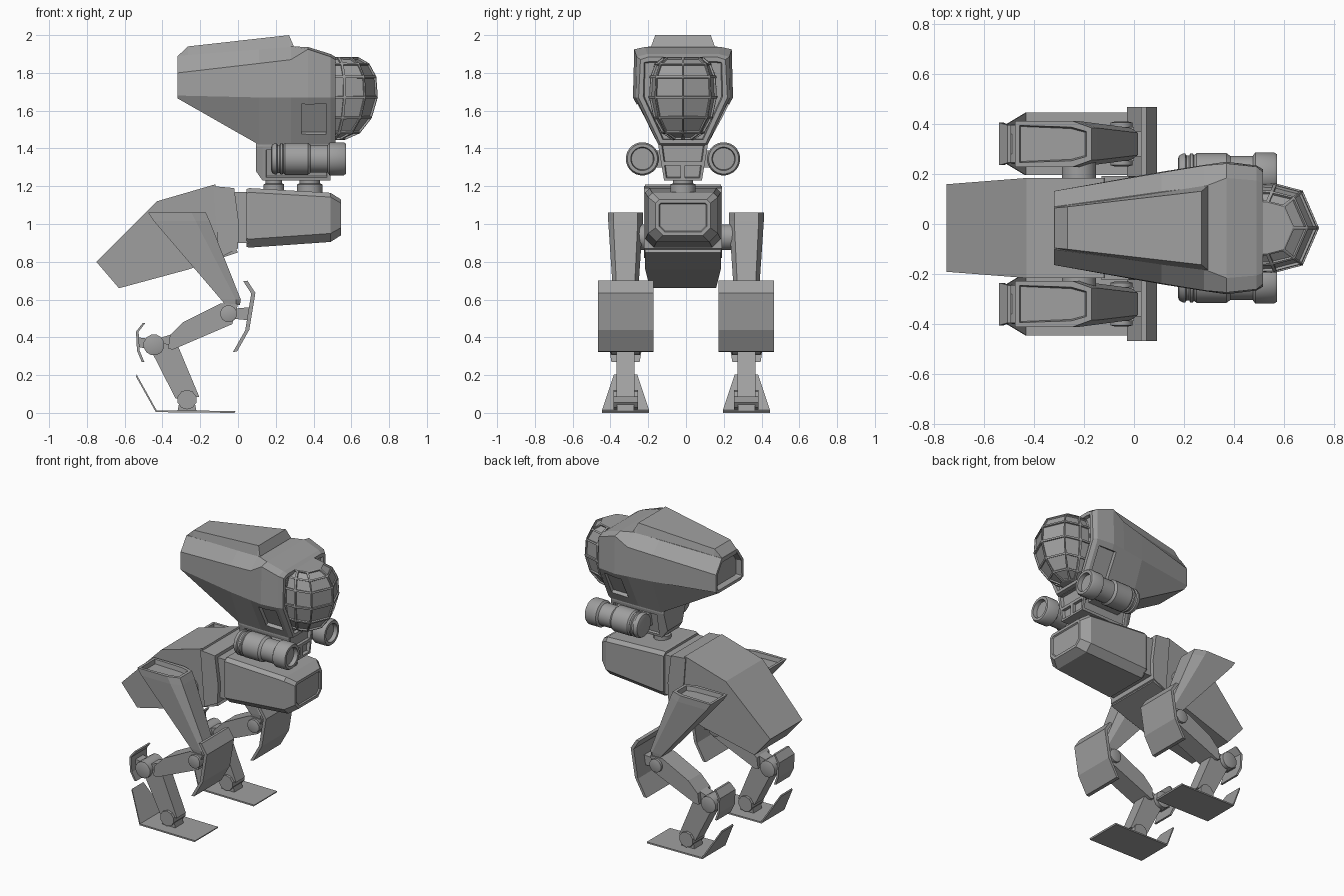
import bpy, bmesh, math
from mathutils import Vector, Matrix

cube = bpy.data.objects.get("Cube")
if cube:
    bpy.data.objects.remove(cube, do_unlink=True)

GREY = (0.35, 0.35, 0.35, 1)
mat = bpy.data.materials.new("plain grey")
mat.use_nodes = True
mat.diffuse_color = GREY
bsdf = next(n for n in mat.node_tree.nodes if n.type == 'BSDF_PRINCIPLED')
bsdf.inputs["Base Color"].default_value = GREY
CY = -0.016   # centre line of the torso and head
LEG_Y = 0.32


def finish(name, bm, smooth=False):
    me = bpy.data.meshes.new(name)
    bm.to_mesh(me)
    bm.free()
    me.materials.append(mat)
    ob = bpy.data.objects.new(name, me)
    bpy.context.collection.objects.link(ob)
    if smooth:
        bpy.ops.object.select_all(action='DESELECT')
        ob.select_set(True)
        bpy.context.view_layer.objects.active = ob
        bpy.ops.object.shade_smooth_by_angle(angle=math.radians(35))
    return ob


def skin(rings):
    """Closed skin over a row of equal point rings."""
    bm = bmesh.new()
    rows = [[bm.verts.new(p) for p in ring] for ring in rings]
    n = len(rows[0])
    for a, b in zip(rows, rows[1:]):
        for i in range(n):
            j = (i + 1) % n
            bm.faces.new((a[i], a[j], b[j], b[i]))
    bm.faces.new(rows[0])
    bm.faces.new(rows[-1])
    bmesh.ops.recalc_face_normals(bm, faces=bm.faces[:])
    return bm


def recess(bm, direction, border, depth):
    """Frame the outermost face in a direction and sink its middle."""
    d = Vector(direction)
    bm.normal_update()
    face = max((f for f in bm.faces if f.normal.dot(d) > 0.7),
               key=lambda f: f.calc_center_median().dot(d))
    bmesh.ops.inset_region(bm, faces=[face], thickness=border)
    bmesh.ops.inset_region(bm, faces=[face], thickness=0.006, depth=-depth)


def half_ring(x, pts):
    """Mirror (half width, z) points into a full cross-section."""
    return ([(x, CY + y, z) for y, z in pts] +
            [(x, CY - y, z) for y, z in reversed(pts)])


def plate(name, profile, widths, y=0.0):
    """Side profile stretched across y, with a half width for each point."""
    if not isinstance(widths, (list, tuple)):
        widths = [widths] * len(profile)
    bm = skin([[(x, y + s * w, z) for (x, z), w in zip(profile, widths)]
               for s in (-1, 1)])
    return finish(name, bm)


def sheet(name, path, widths, y, offset):
    """Thin bent plate following a side path."""
    ox, oz = offset
    back = [(x + ox, z + oz) for x, z in reversed(path)]
    return plate(name, path + back, list(widths) + list(reversed(widths)), y)


def turned(name, origin, axis, profile, sides=16, smooth=True):
    """Turned part along x, y or z from (distance, radius) points."""
    rings = []
    for t, r in profile:
        ring = []
        for i in range(sides):
            a = math.tau * (i + 0.5) / sides
            c, s = r * math.cos(a), r * math.sin(a)
            p = {'x': (t, c, s), 'y': (c, t, s), 'z': (c, s, t)}[axis]
            ring.append(Vector(origin) + Vector(p))
        rings.append(ring)
    return finish(name, skin(rings), smooth)


# Hindquarters and waist
plate("hindquarters",
      [(-.75, .80), (-.43, 1.12), (-.12, 1.21), (-.05, .95), (0, .85), (-.26, .76), (-.63, .66)],
      [.175, .2, .2, .2, .2, .2, .175], CY)
plate("waist_flange", [(-.13, 1.2), (-.02, 1.19), (.005, 1.0), (0, .87), (-.1, .82)], .207, CY)
plate("waist_joint", [(-.04, 1.17), (.06, 1.17), (.06, .9), (-.04, .9)], .18, CY)


# Chest with a bevelled nose
def chest_ring(x, w, top, low, cut):
    return half_ring(x, [(w - cut, low), (w, low + cut), (w, top - cut / 2), (w - cut / 2, top)])


bm = skin([chest_ring(.045, .195, 1.185, .88, .045),
           chest_ring(.06, .2, 1.19, .875, .045),
           chest_ring(.49, .185, 1.165, .905, .045),
           chest_ring(.545, .145, 1.13, .94, .04)])
recess(bm, (1, 0, 0), .02, .008)
finish("chest", bm)

# Neck discs, neck block and its panels
for label, x, r in (("rear", .19, .055), ("front", .38, .068)):
    turned(label + "_neck_disc", (x, CY, 1.15), 'z',
           [(0, r), (.06, r), (.065, r * .8), (.1, r * .8)])
bm = skin([half_ring(.095, [(.08, 1.28), (.12, 1.41), (.12, 1.43)]),
           half_ring(.13, [(.09, 1.23), (.125, 1.41), (.125, 1.43)]),
           half_ring(.49, [(.1, 1.23), (.13, 1.41), (.13, 1.43)])])
recess(bm, (1, 0, 0), .018, .02)
recess(bm, (0, 1, -.3), .025, .012)
recess(bm, (0, -1, -.3), .025, .012)
finish("neck_block", bm)
plate("neck_crossbar", [(.46, 1.31), (.49, 1.31), (.49, 1.33), (.46, 1.33)], .11, CY)
plate("neck_post", [(.46, 1.24), (.49, 1.24), (.49, 1.32), (.46, 1.32)], .012, CY)

# Head shell, with a framed front, a sunken rear end and side windows
bm = skin([half_ring(-.32, [(.12, 1.665), (.148, 1.68), (.148, 1.80), (.085, 1.89)]),
           half_ring(.11, [(.125, 1.42), (.225, 1.67), (.222, 1.85), (.145, 1.925)]),
           half_ring(.28, [(.13, 1.42), (.252, 1.67), (.25, 1.87), (.165, 1.94)]),
           half_ring(.37, [(.13, 1.42), (.265, 1.67), (.258, 1.925), (.2, 1.937)]),
           half_ring(.49, [(.13, 1.42), (.25, 1.67), (.245, 1.885), (.19, 1.9)]),
           half_ring(.515, [(.12, 1.425), (.235, 1.67), (.225, 1.87), (.18, 1.885)])])
recess(bm, (1, 0, 0), .025, .02)
recess(bm, (-1, 0, 0), .02, .04)
head = finish("head_shell", bm)
for s in (1, -1):
    bm = bmesh.new()
    place = (Matrix.Translation((.4, CY + s * .2, 1.555)) @
             Matrix.Rotation(-s * .478, 4, 'X') @ Matrix.Diagonal((.13, .05, .18, 1)))
    bmesh.ops.create_cube(bm, size=1, matrix=place)
    cutter = finish("window_cutter", bm)
    cutter.hide_render = True
    mod = head.modifiers.new("window", 'BOOLEAN')
    mod.operation = 'DIFFERENCE'
    mod.object = cutter
    bpy.context.view_layer.objects.active = head
    bpy.ops.object.modifier_apply(modifier=mod.name)
    bpy.data.objects.remove(cutter, do_unlink=True)

bm = skin([half_ring(-.318, [(.085, 1.86), (.08, 1.89)]),
           half_ring(-.265, [(.095, 1.87), (.085, 1.94)]),
           half_ring(.27, [(.172, 1.92), (.147, 2.0)]),
           half_ring(.295, [(.175, 1.92), (.168, 1.942)])])
finish("head_ridge", bm)

# Faceted canopy with raised ribs
columns = [(1, 0), (.98, .3), (.82, .74), (0, 1), (-.82, .74), (-.98, .3), (-1, 0)]
rows = [(1.445, .3), (1.48, .62), (1.56, .87), (1.67, 1), (1.78, .97), (1.85, .82), (1.885, .58)]
bm = skin([[(.49 + .25 * k * cx, CY + .182 * k * cy, z) for cy, cx in columns] for z, k in rows])
panes = [f for f in bm.faces if f.normal.x > -.5 and len(f.verts) == 4]
bmesh.ops.inset_individual(bm, faces=panes, thickness=.009)
bmesh.ops.inset_individual(bm, faces=panes, thickness=.002, depth=-.01)
finish("canopy", bm)

# Side pods
for side, s in (("left", 1), ("right", -1)):
    turned(side + "_pod", (0, CY + s * .215, 1.345), 'x',
           [(.175, .06), (.18, .075), (.195, .083), (.205, .083), (.21, .075), (.22, .075),
            (.225, .083), (.235, .083), (.24, .077), (.25, .085), (.37, .085), (.385, .074),
            (.475, .074), (.485, .088), (.56, .088), (.572, .08), (.572, .062), (.545, .058)], 24)
    y0 = CY + s * .13
    plate(side + "_pod_mount", [(.2, 1.3), (.44, 1.3), (.44, 1.39), (.2, 1.39)], .04, y0)

# Legs
for side, s in (("left", 1), ("right", -1)):
    y = s * LEG_Y

    def part(name):
        return side + "_" + name

    # Thigh: tapered block with clipped front corners and a sunken top
    def thigh_ring(z, back, front, w):
        half = [(back, w), (front - (front - back) * .25, w), (front, w * .7)]
        return ([(px, y + pw, z) for px, pw in half] +
                [(px, y - pw, z) for px, pw in reversed(half)])

    bm = skin([thigh_ring(1.06, -.475, -.17, .092), thigh_ring(1.015, -.445, -.15, .092),
               thigh_ring(.6, -.09, .015, .064), thigh_ring(.57, -.065, .01, .06)])
    recess(bm, (0, 0, 1), .025, .03)
    finish(part("thigh"), bm)
    turned(part("hip_joint"), (-.22, s * .24, .93), 'y', [(-.07, .07), (.05, .07)], 12)

    # Knee joint and shield
    turned(part("knee_joint"), (-.05, y, .525), 'y',
           [(-.09, .028), (-.085, .045), (.085, .045), (.09, .028)], 12)
    plate(part("knee_bracket"), [(-.04, .55), (.07, .56), (.06, .49), (-.04, .5)], .05, y)
    sheet(part("knee_shield"), [(.05, .70), (.092, .635), (.06, .44), (-.005, .325)],
          [.147] * 4, y, (-.022, -.003))

    # Middle and lower leg
    plate(part("middle_leg"),
          [(-.37, .34), (-.36, .41), (-.29, .48), (-.09, .58), (0, .575), (-.03, .47), (-.345, .335)],
          .068, y)
    turned(part("hock_joint"), (-.445, .0 + y, .36), 'y',
           [(-.08, .04), (-.075, .056), (.075, .056), (.08, .04)], 12)
    plate(part("hock_link"), [(-.45, .385), (-.34, .42), (-.34, .35), (-.45, .33)], .04, y)
    plate(part("hock_bracket"), [(-.53, .4), (-.45, .39), (-.45, .33), (-.53, .35)], .04, y)
    sheet(part("hock_shield"), [(-.505, .475), (-.54, .43), (-.535, .33), (-.51, .27)],
          [.075, .085, .085, .075], y, (.014, 0))
    plate(part("lower_leg"), [(-.45, .31), (-.42, .37), (-.32, .36), (-.205, .085), (-.33, .075)],
          .048, y)
    turned(part("ankle_joint"), (-.27, y, .07), 'y', [(-.065, .052), (.065, .052)], 10, False)

    # Foot: flat sole with a raised heel flap
    sheet(part("foot"), [(-.54, .2), (-.435, .012), (-.018, .008)],
          [.062, .125, .125], y, (.004, .01))
    plate(part("ankle_mount"), [(-.32, .01), (-.22, .01), (-.23, .06), (-.31, .06)], .045, y)

# Rest the feet on the ground
for ob in bpy.context.scene.objects:
    if ob.type == 'MESH' and ob.name.endswith("_foot"):
        low = min(v.co.z for v in ob.data.vertices)
        ob.location.z -= low
